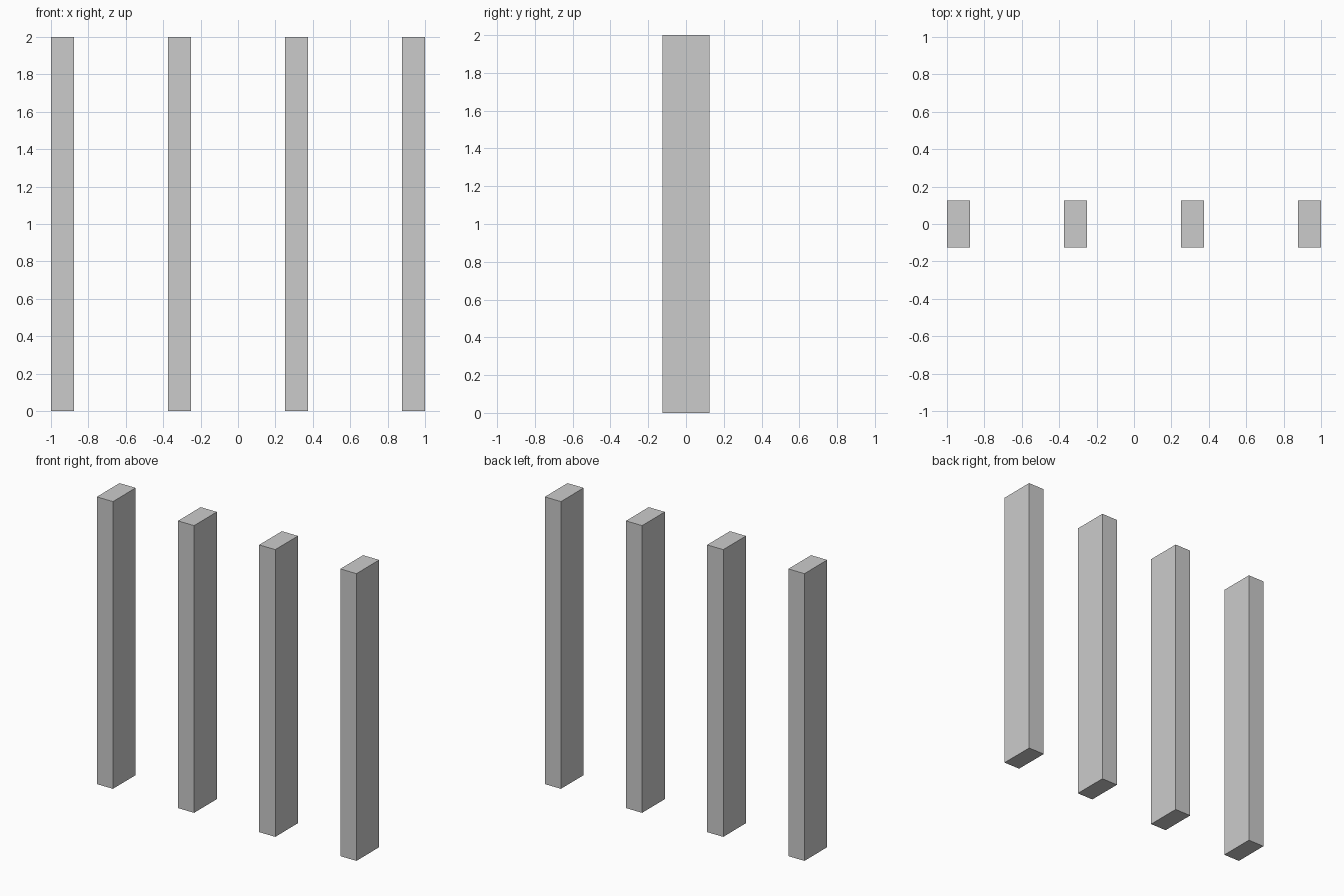
import bpy

if "Cube" in bpy.data.objects:
    bpy.data.objects.remove(bpy.data.objects["Cube"])

WIDTH, DEPTH, HEIGHT = 0.124, 0.25, 2.0
COUNT = 4
SPACING = (2.0 - WIDTH) / (COUNT - 1)


def add_post(name, x):
    bpy.ops.mesh.primitive_cube_add(size=1, location=(x, 0, HEIGHT / 2))
    post = bpy.context.object
    post.name = name
    post.scale = (WIDTH, DEPTH, HEIGHT)
    bpy.ops.object.transform_apply(location=False, rotation=False, scale=True)


# Row of evenly spaced upright posts
for i in range(COUNT):
    add_post(f"post_{i + 1}", (i - (COUNT - 1) / 2) * SPACING)
